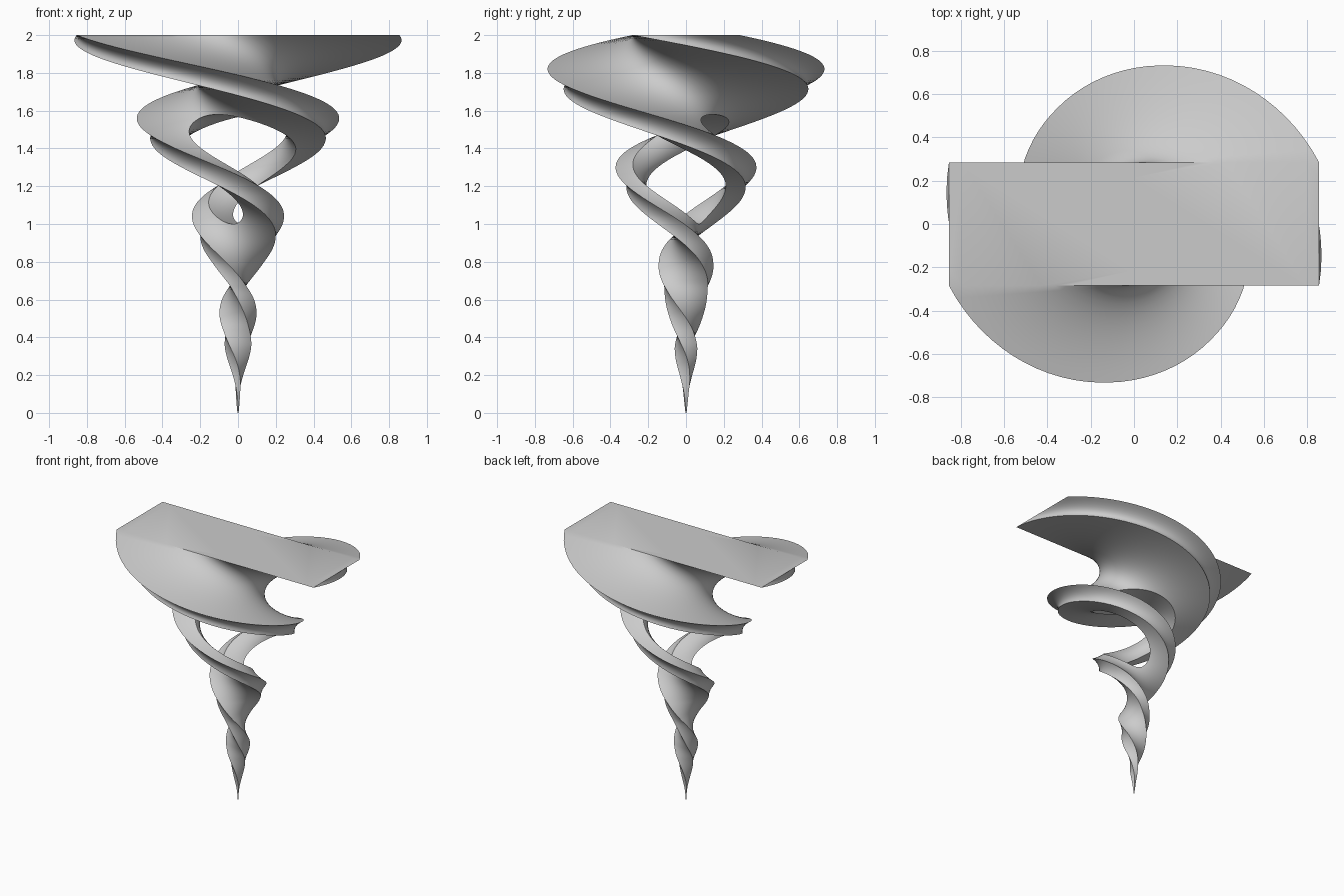
import bpy, bmesh, math

if "Cube" in bpy.data.objects:
    bpy.data.objects.remove(bpy.data.objects["Cube"])

TWIST = 5.92                      # radians per unit of height
HOLE_LOW, HOLE_HIGH, HOLE_W = 1.0, 1.58, 0.70
# height -> corner radius of the tapered bar
RADIUS = [(0, .003), (.1, .014), (.2, .034), (.35, .073), (.5, .096), (.65, .117),
          (.8, .158), (.92, .203), (1.04, .253), (1.17, .314), (1.3, .384), (1.43, .462),
          (1.56, .548), (1.69, .642), (1.82, .745), (2, .901)]
# height -> thickness / width of the section
RATIO = [(0, .7), (.45, .7), (.68, .36), (.8, .333), (2, .333)]


def lerp(table, z):
    for (a, va), (b, vb) in zip(table, table[1:]):
        if z <= b:
            return va + (vb - va) * (z - a) / (b - a)
    return table[-1][1]


def place(u, v, z):
    """Map a point of the normalised bar to the tapered, twisted bar."""
    k = lerp(RATIO, z)
    w = lerp(RADIUS, z) / math.hypot(1, k)
    x, y, a = u * w, v * w * k, TWIST * (2 - z)
    return (x * math.cos(a) - y * math.sin(a), x * math.sin(a) + y * math.cos(a), z)


# layer heights, denser towards the ends of the opening
mid, half = (HOLE_LOW + HOLE_HIGH) / 2, (HOLE_HIGH - HOLE_LOW) / 2
N1, N2, N3 = 64, 56, 34
levels = [HOLE_LOW * i / N1 for i in range(N1)]
levels += [mid - half * math.cos(math.pi * i / N2) for i in range(N2)]
levels += [HOLE_HIGH + (2 - HOLE_HIGH) * i / N3 for i in range(N3 + 1)]


def opening(z):
    t = 1 - ((z - mid) / half) ** 2
    return HOLE_W * math.sqrt(t) if t > 1e-9 else 0.0


bm = bmesh.new()
NU, NV = 14, 8


def half_loop(s, z):
    """Closed section of one strand: front, outer side, back, inner side."""
    e = opening(z)
    us = [e + (1 - e) * i / NU for i in range(NU + 1)]
    vs = [-1 + 2 * i / NV for i in range(NV + 1)]
    pts = [(u, -1) for u in us[:-1]] + [(1, v) for v in vs[:-1]]
    pts += [(u, 1) for u in us[:0:-1]] + [(e, v) for v in vs[:0:-1]]
    return [bm.verts.new(place(s * u, s * v, z)) for u, v in pts]


# two mirrored strands that share a solid core above and below the opening
for s in (1, -1):
    rows = [half_loop(s, z) for z in levels]
    n = len(rows[0])
    for j in range(len(rows) - 1):
        in_hole = N1 <= j < N1 + N2
        for i in range(n):
            if i >= 2 * NU + NV and not in_hole:
                continue
            k = (i + 1) % n
            bm.faces.new((rows[j][i], rows[j][k], rows[j + 1][k], rows[j + 1][i]))
    bm.faces.new(rows[0])
    bm.faces.new(rows[-1])

bmesh.ops.remove_doubles(bm, verts=bm.verts, dist=1e-5)
loose = [v for v in bm.verts if not v.link_faces]
bmesh.ops.delete(bm, geom=loose, context='VERTS')
bmesh.ops.recalc_face_normals(bm, faces=bm.faces)

mesh = bpy.data.meshes.new("twisted_spire")
bm.to_mesh(mesh)
bm.free()
spire = bpy.data.objects.new("twisted_spire", mesh)
bpy.context.collection.objects.link(spire)
bpy.context.view_layer.objects.active = spire
spire.select_set(True)
bpy.ops.object.shade_smooth_by_angle(angle=math.radians(30))
